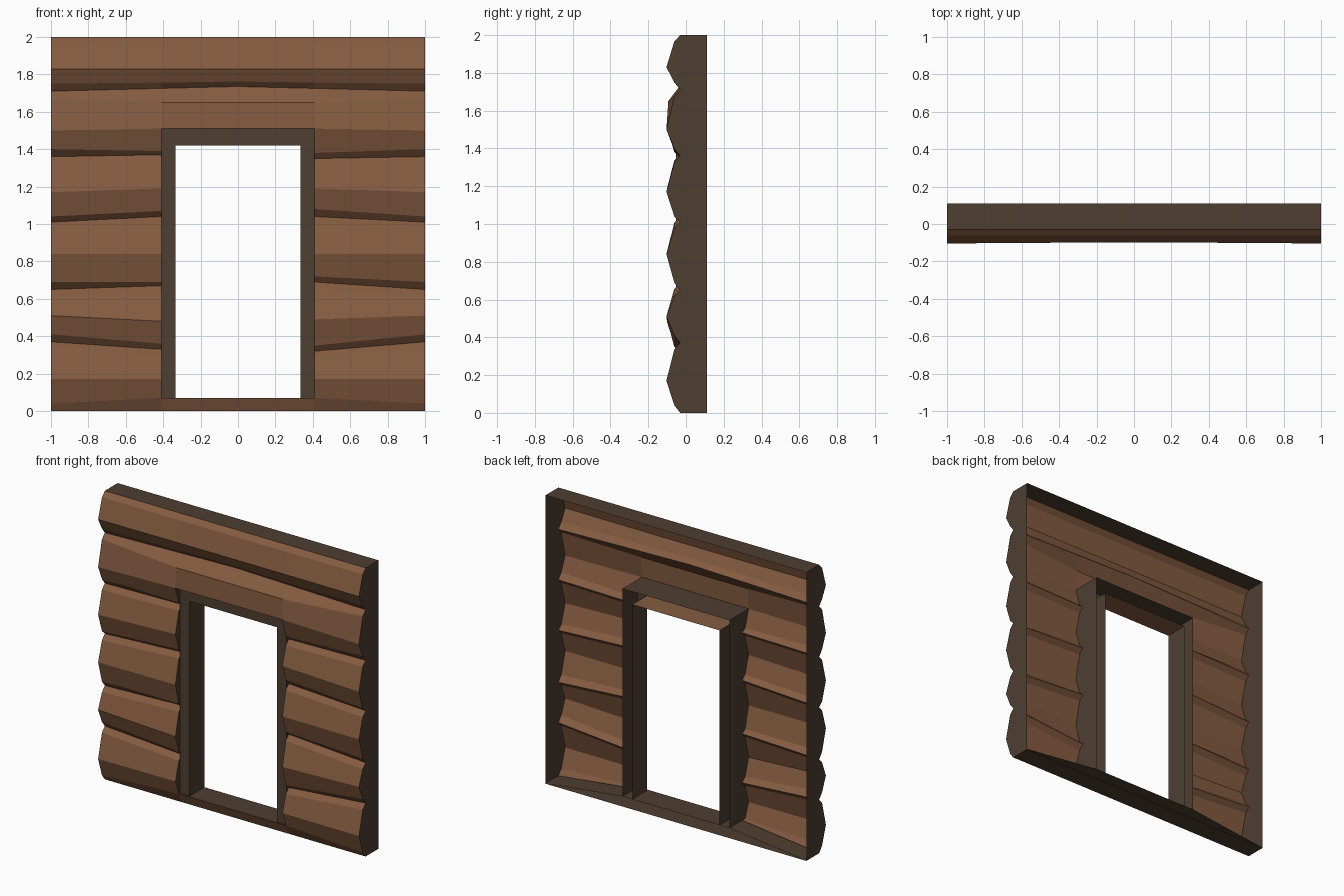
import bpy
import bmesh

old = bpy.data.objects.get("Cube")
if old:
    bpy.data.objects.remove(old)

BACK, VALLEY, BEVEL, CREST, FRAME = 0.11, -0.03, -0.062, -0.104, -0.052
OUT, INN = 0.41, 0.335            # outer and inner half width of the door frame
HEAD, LINTEL, SILL = 1.51, 1.42, 0.07


def material(name, colour):
    m = bpy.data.materials.new(name)
    m.use_nodes = True
    m.diffuse_color = (*colour, 1)
    m.node_tree.nodes["Principled BSDF"].inputs["Base Color"].default_value = (*colour, 1)
    return m


wood = material("warm brown wood", (0.235, 0.107, 0.052))
dark = material("dark grey brown", (0.077, 0.049, 0.031))


def make(name, polygons, mat):
    """Build one flat shaded object from a list of polygons."""
    bm = bmesh.new()
    for poly in polygons:
        bm.faces.new([bm.verts.new(p) for p in poly])
    bmesh.ops.remove_doubles(bm, verts=bm.verts, dist=0.0005)
    mesh = bpy.data.meshes.new(name)
    bm.to_mesh(mesh)
    bm.free()
    mesh.materials.append(mat)
    ob = bpy.data.objects.new(name, mesh)
    bpy.context.scene.collection.objects.link(ob)
    return ob


# Heights of crest, lower bevel and valley of each log, from the top down
end = [(1.83, 1.75, 1.71), (1.50, 1.40, 1.36), (1.17, 1.04, 1.01),
       (0.84, 0.69, 0.65), (0.51, 0.41, 0.37), (0.17, 0.04, 0)]
door_right = [(1.83, 1.756, 1.725), (HEAD, 1.39, 1.37), (1.19, 1.07, 1.04),
              (0.84, 0.69, 0.67), (0.48, 0.36, 0.33), (0.17, SILL, 0)]
door_left = [(1.83, 1.756, 1.725), (HEAD, 1.38, 1.35), (1.19, 1.08, 1.04),
             (0.84, 0.72, 0.69), (0.49, 0.35, 0.32), (0.17, SILL, 0)]
middle = [(1.83, 1.762, 1.735)] + door_left[1:]


def profile(x, logs):
    """Scalloped outline of the stacked logs at one x position."""
    top, pts = 2.0, [(x, VALLEY, 2.0)]
    for i, (crest, bevel, valley) in enumerate(logs):
        if i == 1 and abs(x) < 1:
            pts.append((x, -0.094, 1.65))
        else:
            pts.append((x, BEVEL, top - 0.033))
        pts += [(x, CREST if abs(x) == 1 else -0.1, crest),
                (x, BEVEL, bevel), (x, VALLEY, valley)]
        top = valley
    return pts


columns = [profile(-1, end), profile(-OUT, door_right), profile(0, middle),
           profile(OUT, door_left), profile(1, end)]


def strips(a, b, rows):
    return [(a[i], a[i + 1], b[i + 1], b[i]) for i in rows]


# Log face: full height beside the door, cut short above it
rows = range(len(columns[0]) - 1)
logs = []
for a, b in zip(columns, columns[1:]):
    beside = abs(a[0][0]) == 1 or abs(b[0][0]) == 1
    logs += strips(a, b, rows if beside else [*range(6), rows[-1]])
make("log_wall", logs, wood)

# End caps, top and bottom of the open backed shell
shell = []
for col in (columns[0], columns[-1]):
    x = col[0][0]
    shell.append(col + [(x, BACK, 0), (x, BACK, 2)])
for z in (0, 2):
    shell.append([(-1, VALLEY, z), (1, VALLEY, z), (1, BACK, z), (-1, BACK, z)])
make("wall_border", shell, dark)

# Door frame: outer walls, hollow jambs, reveals and front trim
frame = []
for s, col in ((-1, columns[1]), (1, columns[3])):
    o, i = s * OUT, s * INN
    frame.append(col[6:-1] + [(o, BACK, SILL), (o, BACK, HEAD)])
    frame.append([(o, FRAME, SILL), (o, FRAME, HEAD), (o, VALLEY, HEAD), (o, VALLEY, SILL)])
    frame.append([(i, FRAME, SILL), (i, FRAME, LINTEL), (i, BACK, LINTEL), (i, BACK, SILL)])
    frame.append([(o, FRAME, SILL), (i, FRAME, SILL), (i, FRAME, LINTEL), (o, FRAME, HEAD)])
frame.append([(-OUT, FRAME, HEAD), (-INN, FRAME, LINTEL), (INN, FRAME, LINTEL), (OUT, FRAME, HEAD)])
frame.append([(-OUT, -0.1, HEAD), (OUT, -0.1, HEAD), (OUT, BACK, HEAD), (-OUT, BACK, HEAD)])
make("door_frame", frame, dark)

make("lintel_soffit", [[(-INN, FRAME, LINTEL), (INN, FRAME, LINTEL),
                        (INN, BACK, LINTEL), (-INN, BACK, LINTEL)]], wood)

# Threshold, sloping down to the wall ends behind the logs
floor = [[(-OUT, BEVEL, SILL), (OUT, BEVEL, SILL), (OUT, BACK, SILL), (-OUT, BACK, SILL)]]
for s in (-1, 1):
    floor.append([(s * OUT, VALLEY, SILL), (s * OUT, BACK, SILL),
                  (s, BACK, 0.002), (s, VALLEY, 0.002)])
make("door_sill", floor, dark)
